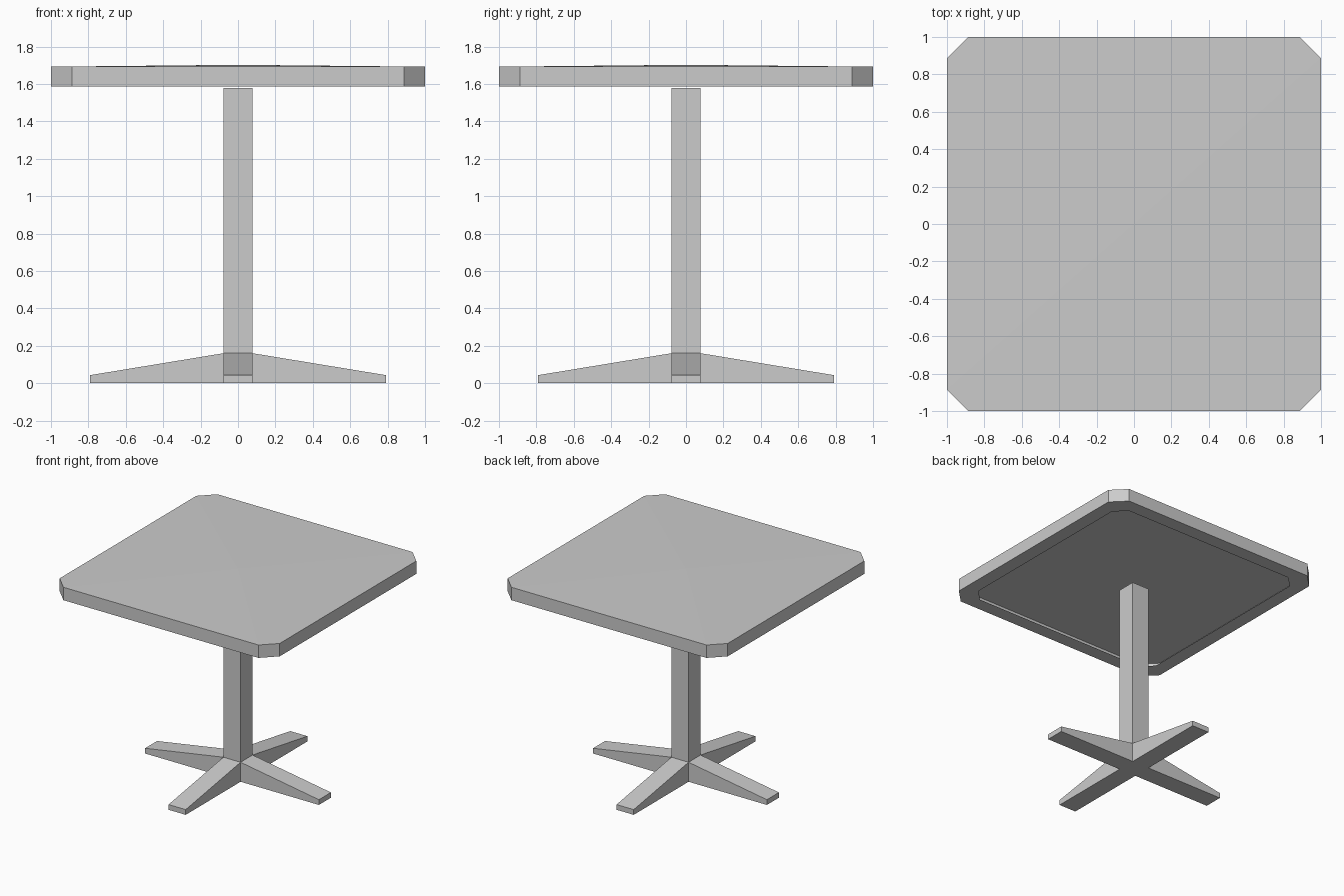
import bpy
import bmesh
from math import radians
from mathutils import Matrix

cube = bpy.data.objects.get("Cube")
if cube:
    bpy.data.objects.remove(cube, do_unlink=True)

# One plain grey for the whole table
grey = bpy.data.materials.new("light grey")
grey.use_nodes = True
colour = (0.6, 0.6, 0.6, 1.0)
grey.diffuse_color = colour
grey.node_tree.nodes["Principled BSDF"].inputs["Base Color"].default_value = colour


def finish(name, bm):
    bmesh.ops.recalc_face_normals(bm, faces=bm.faces[:])
    mesh = bpy.data.meshes.new(name)
    bm.to_mesh(mesh)
    bm.free()
    mesh.materials.append(grey)
    obj = bpy.data.objects.new(name, mesh)
    bpy.context.collection.objects.link(obj)
    return obj


def octagon(bm, size, z, chamfer=0.887):
    """Ring of vertices for a square with clipped corners."""
    a, b = size, size * chamfer
    outline = [(a, -b), (a, b), (b, a), (-b, a), (-a, b), (-a, -b), (-b, -a), (b, -a)]
    return [bm.verts.new((x, y, z)) for x, y in outline]


def bridge(bm, lower, upper):
    for i in range(len(lower)):
        j = (i + 1) % len(lower)
        bm.faces.new((lower[i], lower[j], upper[j], upper[i]))


# Tabletop: hollow shell with a barely raised centre and a lip turned in underneath
bm = bmesh.new()
top = octagon(bm, 1.0, 1.692)
rim = octagon(bm, 1.0, 1.586)
lip = octagon(bm, 0.885, 1.586, 0.895)
bridge(bm, rim, top)
bridge(bm, lip, rim)
apex = bm.verts.new((0, 0, 1.702))
for i in range(8):
    bm.faces.new((top[i], top[(i + 1) % 8], apex))
finish("tabletop", bm)

# Square column, standing on the hub of the base
HALF, HUB = 0.078, 0.16
COLUMN_TOP = 1.577
bm = bmesh.new()
bmesh.ops.create_cube(bm, size=1.0)
bm.transform(Matrix.Translation((0, 0, (HUB + COLUMN_TOP) / 2))
             @ Matrix.Diagonal((2 * HALF, 2 * HALF, COLUMN_TOP - HUB, 1)))
finish("column", bm)

# Cross base: four tapered feet meeting at the column
bm = bmesh.new()
for turn in range(4):
    side = [bm.verts.new((x, -HALF, z)) for x, z in ((HALF, 0), (0.79, 0), (0.79, 0.043), (HALF, HUB))]
    far = [bm.verts.new((v.co.x, HALF, v.co.z)) for v in side]
    bm.faces.new(side)
    bm.faces.new(far)
    for i in range(3):
        bm.faces.new((side[i], side[i + 1], far[i + 1], far[i]))
    bmesh.ops.rotate(bm, verts=side + far, matrix=Matrix.Rotation(radians(90 * turn), 3, "Z"))
# Hub underside closes the middle of the cross
bm.faces.new([bm.verts.new((x, y, 0)) for x, y in ((-HALF, -HALF), (-HALF, HALF), (HALF, HALF), (HALF, -HALF))])
bmesh.ops.remove_doubles(bm, verts=bm.verts[:], dist=0.001)
finish("cross_base", bm)
